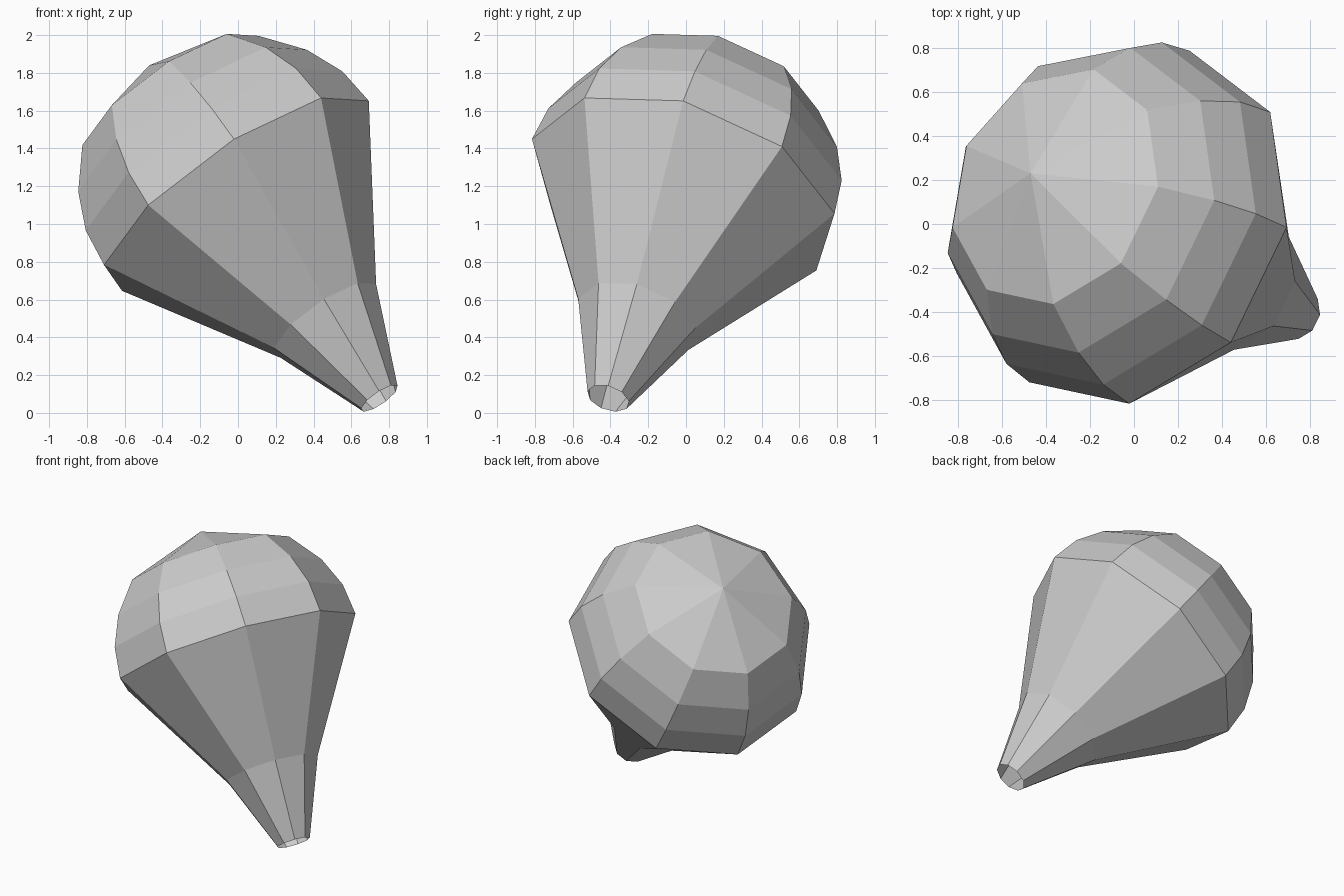
import bpy, bmesh, math
from mathutils import Vector

if "Cube" in bpy.data.objects:
    bpy.data.objects.remove(bpy.data.objects["Cube"])

SIDES = 9
apex = Vector((-0.47, 0.23, 1.84))
axis = Vector((0.545, -0.287, -0.788)).normalized()   # from rounded crown to open tip
u = Vector((0.821, 0.0, 0.571))
u = (u - axis * u.dot(axis)).normalized()
v = axis.cross(u)

# Profile: (distance along the axis, radius)
profile = [(0.21, 0.565), (0.425, 0.733), (0.635, 0.823),
           (0.852, 0.849), (1.708, 0.329), (2.237, 0.116)]

bm = bmesh.new()


def add_ring(dist, radius):
    verts = []
    for i in range(SIDES):
        t = math.tau * i / SIDES
        verts.append(bm.verts.new(apex + axis * dist + (u * math.cos(t) + v * math.sin(t)) * radius))
    return verts


rings = [add_ring(d, r) for d, r in profile]

# Crown fan
top = bm.verts.new(apex)
for i in range(SIDES):
    bm.faces.new((top, rings[0][(i + 1) % SIDES], rings[0][i]))

# Body and neck, left open at the tip
for a, b in zip(rings, rings[1:]):
    for i in range(SIDES):
        j = (i + 1) % SIDES
        bm.faces.new((a[i], a[j], b[j], b[i]))

# Make all faces point outward
bm.normal_update()
bmesh.ops.recalc_face_normals(bm, faces=bm.faces)
crown_face = top.link_faces[0]
if crown_face.normal.dot(axis) > 0:
    bmesh.ops.reverse_faces(bm, faces=bm.faces)

mesh = bpy.data.meshes.new("bulb_body")
bm.to_mesh(mesh)
bm.free()
bpy.context.collection.objects.link(bpy.data.objects.new("bulb_body", mesh))
